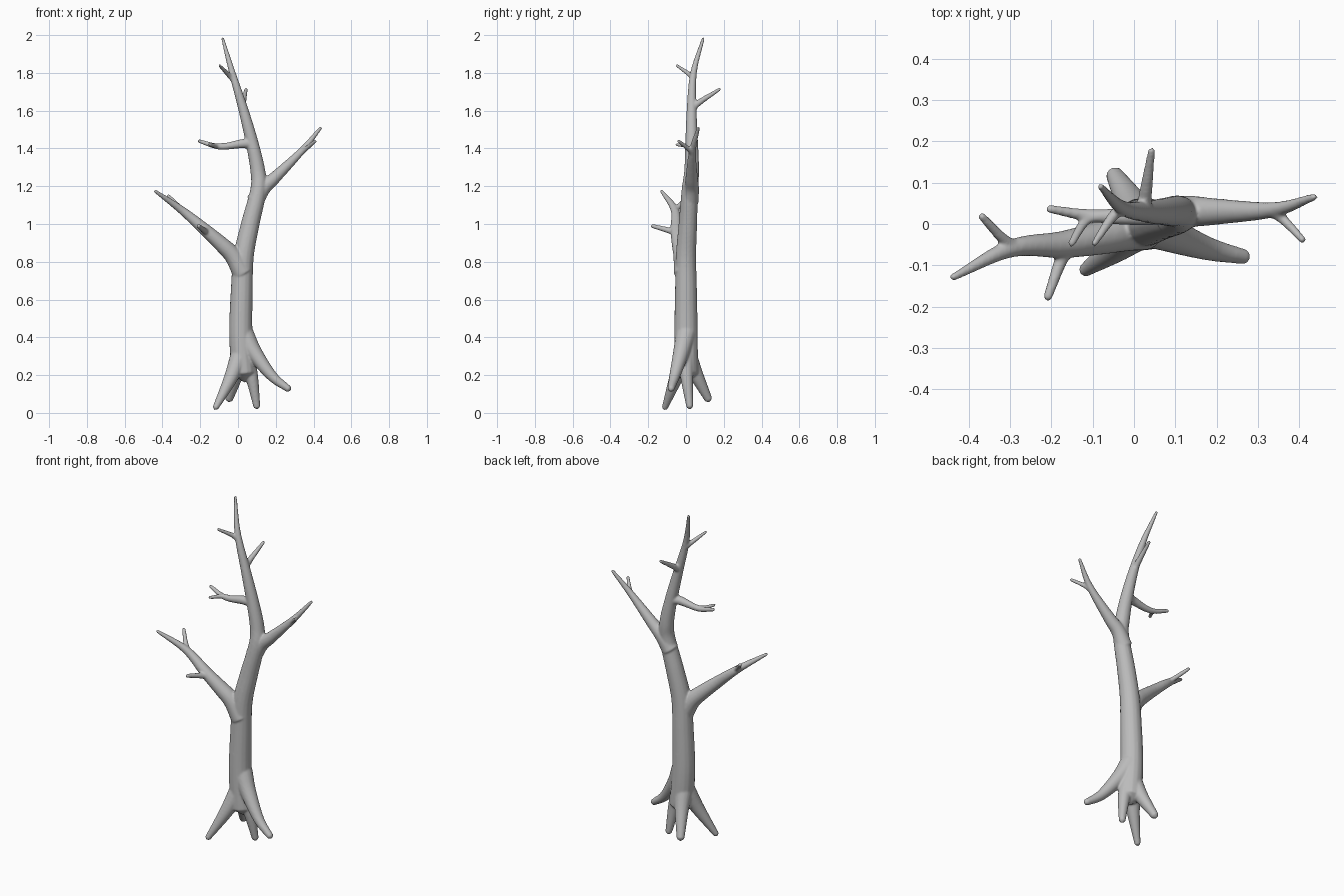
import bpy
import bmesh
import math
from mathutils import Vector

cube = bpy.data.objects.get("Cube")
if cube:
    bpy.data.objects.remove(cube, do_unlink=True)

SIDES, STEPS = 16, 6
UNIT = 0.01  # limb points and radii are given in hundredths

bark = bpy.data.materials.new("grey_bark")
bark.use_nodes = True
bark.diffuse_color = (0.5, 0.5, 0.5, 1)
bark.node_tree.nodes["Principled BSDF"].inputs["Base Color"].default_value = bark.diffuse_color

bm = bmesh.new()


def spline(points):
    """Smooth path through the given points."""
    p = [Vector(q) * UNIT for q in points]
    p = [p[0] * 2 - p[1]] + p + [p[-1] * 2 - p[-2]]
    path = []
    for a, b, c, d in zip(p, p[1:], p[2:], p[3:]):
        for i in range(STEPS):
            t = i / STEPS
            path.append((b * 2 + (c - a) * t + (a * 2 - b * 5 + c * 4 - d) * t * t
                         + (b * 3 - a - c * 3 + d) * t ** 3) / 2)
    return path + [p[-2]]


def limb(*points, start, end, bend=1):
    """Tube along the points, tapering from start to end radius, with pointed tips."""
    path = spline(points)
    travel = [0]
    for a, b in zip(path, path[1:]):
        travel.append(travel[-1] + (b - a).length)
    radii = [UNIT * (start + (end - start) * (s / travel[-1]) ** bend) for s in travel]
    rings, side = [], Vector((1, 0.3, 0.1))
    for i, (centre, radius) in enumerate(zip(path, radii)):
        along = (path[min(i + 1, len(path) - 1)] - path[max(i - 1, 0)]).normalized()
        side = (side - along * side.dot(along)).normalized()
        other = along.cross(side)
        rings.append([bm.verts.new(centre + radius * (side * math.cos(a) + other * math.sin(a)))
                      for a in (math.tau * k / SIDES for k in range(SIDES))])
    for low, high in zip(rings, rings[1:]):
        for k in range(SIDES):
            n = (k + 1) % SIDES
            bm.faces.new((low[k], low[n], high[n], high[k]))
    for last, inner in ((0, 1), (-1, -2)):
        outward = (path[last] - path[inner]).normalized()
        tip = bm.verts.new(path[last] + outward * radii[last] * 0.8)
        for k in range(SIDES):
            bm.faces.new((rings[last][k], rings[last][(k + 1) % SIDES], tip))


# trunk
limb((3, 0, 21), (1.5, 0, 42), (2, 0, 65), (3, 0, 83), (6.5, 1, 100), (10.8, 2, 118),
     (10.5, 3, 128), (7.7, 3, 142), (3, 3, 160), (-3, 4, 180), (-8.2, 9.2, 198.5),
     start=6.4, end=0.8, bend=1.6)

# low right branch, its fork and its twig
limb((2.5, -1, 74), (-2.5, -2, 83), (-9, -3.5, 89.5), (-17.5, -5, 97), (-30, -6, 107.5),
     (-44, -13, 117.5), start=5.4, end=0.9)
limb((-25, -5.5, 103.5), (-30.5, -4.5, 108.5), (-37, 2, 115), start=1.7, end=1)
limb((-13, -4, 93), (-17, -7.5, 96), (-21, -18, 99), start=2, end=1.1)

# upper left branch and its fork
limb((9, 2, 112), (13.5, 3, 119), (20, 3, 125), (34, 3.5, 139), (43.8, 6.6, 151),
     start=4.8, end=0.9, bend=0.8)
limb((30, 3.5, 135), (35, 2, 139), (41, -4, 144), start=1.6, end=0.9)

# upper right branch and its fork
limb((7, 3, 142.5), (2, 2, 142.5), (-10, 2, 141), (-20.8, 3.7, 144), start=3, end=1, bend=0.7)
limb((-7, 2, 141.5), (-11.5, 1, 141.5), (-15.3, -5, 142), start=1.5, end=0.9)

# top twigs
limb((2.5, 2.5, 160), (2.7, 6.5, 164), (4.3, 18, 171.5), start=2, end=0.9)
limb((-2, 4, 176), (-5, 2, 179), (-9.8, -5, 184), start=1.6, end=0.8)

# roots: left, front right, front left, back
limb((3, 0, 42), (8.5, -2.5, 32), (18, -6, 19.5), (27, -8, 12.5), start=5.4, end=1.8)
limb((1, -1, 30), (-4, -5.5, 18), (-12, -11.3, 2.5), start=5.2, end=1.6)
limb((4.5, 0, 30), (7.5, 0.5, 18), (10, 2, 3), start=4.5, end=1.8)
limb((1, 1, 30), (-1, 5.5, 20), (-4.8, 12, 7), start=5, end=2.1)

# whole tree as one object
bmesh.ops.recalc_face_normals(bm, faces=bm.faces)
mesh = bpy.data.meshes.new("bare_tree")
bm.to_mesh(mesh)
bm.free()
mesh.materials.append(bark)
tree = bpy.data.objects.new("bare_tree", mesh)
bpy.context.collection.objects.link(tree)

# fuse the limbs into one skin and soften the joins
remesh = tree.modifiers.new("fuse", 'REMESH')
remesh.mode = 'VOXEL'
remesh.voxel_size = 0.005
remesh.use_smooth_shade = True
soften = tree.modifiers.new("soften", 'SMOOTH')
soften.factor = 0.5
soften.iterations = 8
